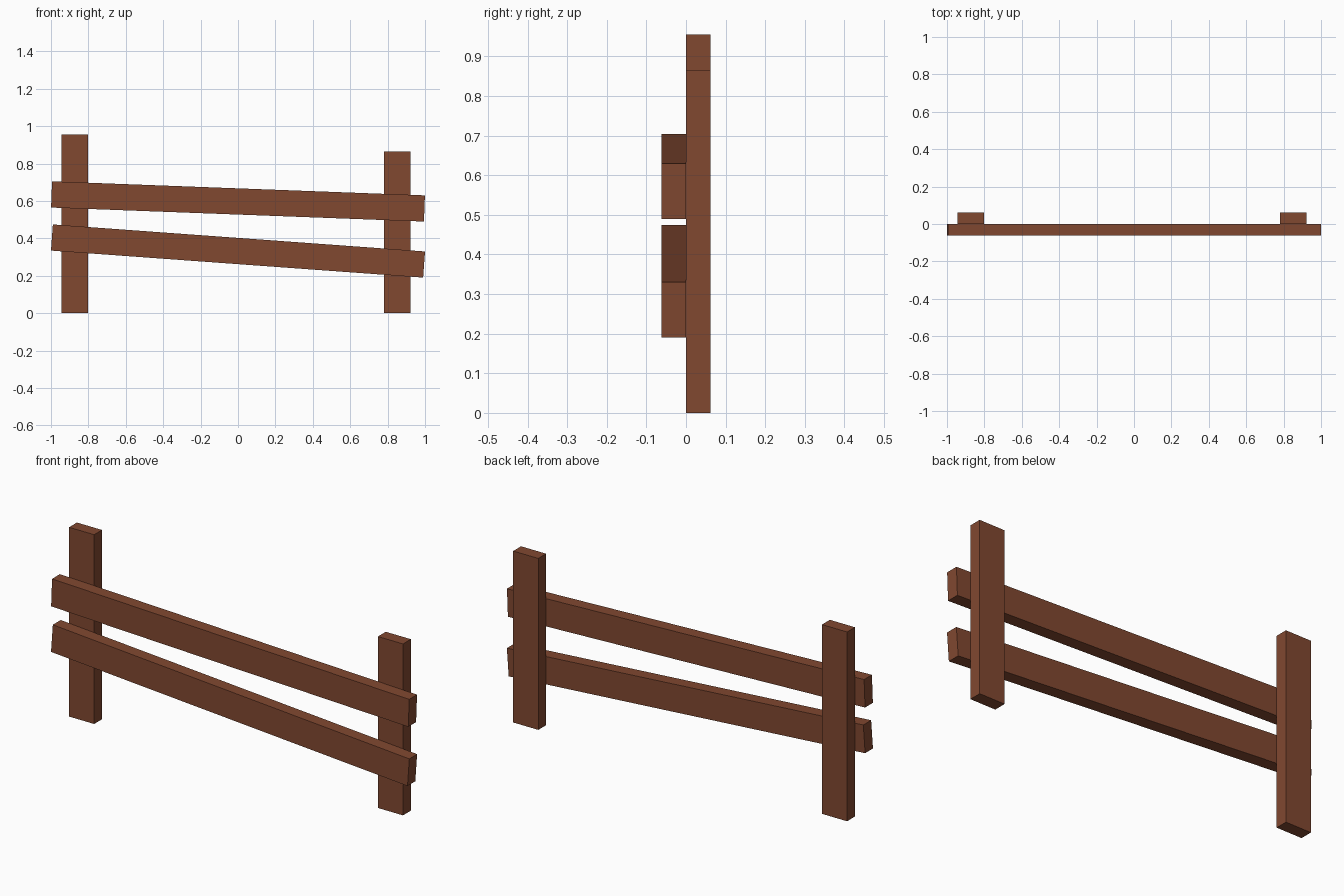
import bpy
from math import radians

if "Cube" in bpy.data.objects:
    bpy.data.objects.remove(bpy.data.objects["Cube"])

wood = bpy.data.materials.new("brown_wood")
wood.diffuse_color = (0.22, 0.065, 0.03, 1)
wood.use_nodes = True
wood.node_tree.nodes["Principled BSDF"].inputs["Base Color"].default_value = wood.diffuse_color


def board(name, center, size, tilt=0.0):
    bpy.ops.mesh.primitive_cube_add(size=1, location=center)
    ob = bpy.context.object
    ob.name = name
    ob.scale = size
    bpy.ops.object.transform_apply(location=False, rotation=False, scale=True)
    ob.rotation_euler.y = radians(tilt)
    ob.data.materials.append(wood)


WIDTH, THICK = 0.14, 0.0625

# Upright posts, standing behind the rails
for name, x, height in (("left_post", -0.873, 0.955), ("right_post", 0.851, 0.865)):
    board(name, (x, THICK / 2, height / 2), (WIDTH, THICK, height))

# Sloping rails across the front, lower at the right end
for name, z, tilt in (("upper_rail", 0.5975, 2.15), ("lower_rail", 0.3325, 4.15)):
    board(name, (0, -THICK / 2, z), (1.995, THICK, WIDTH), tilt)
